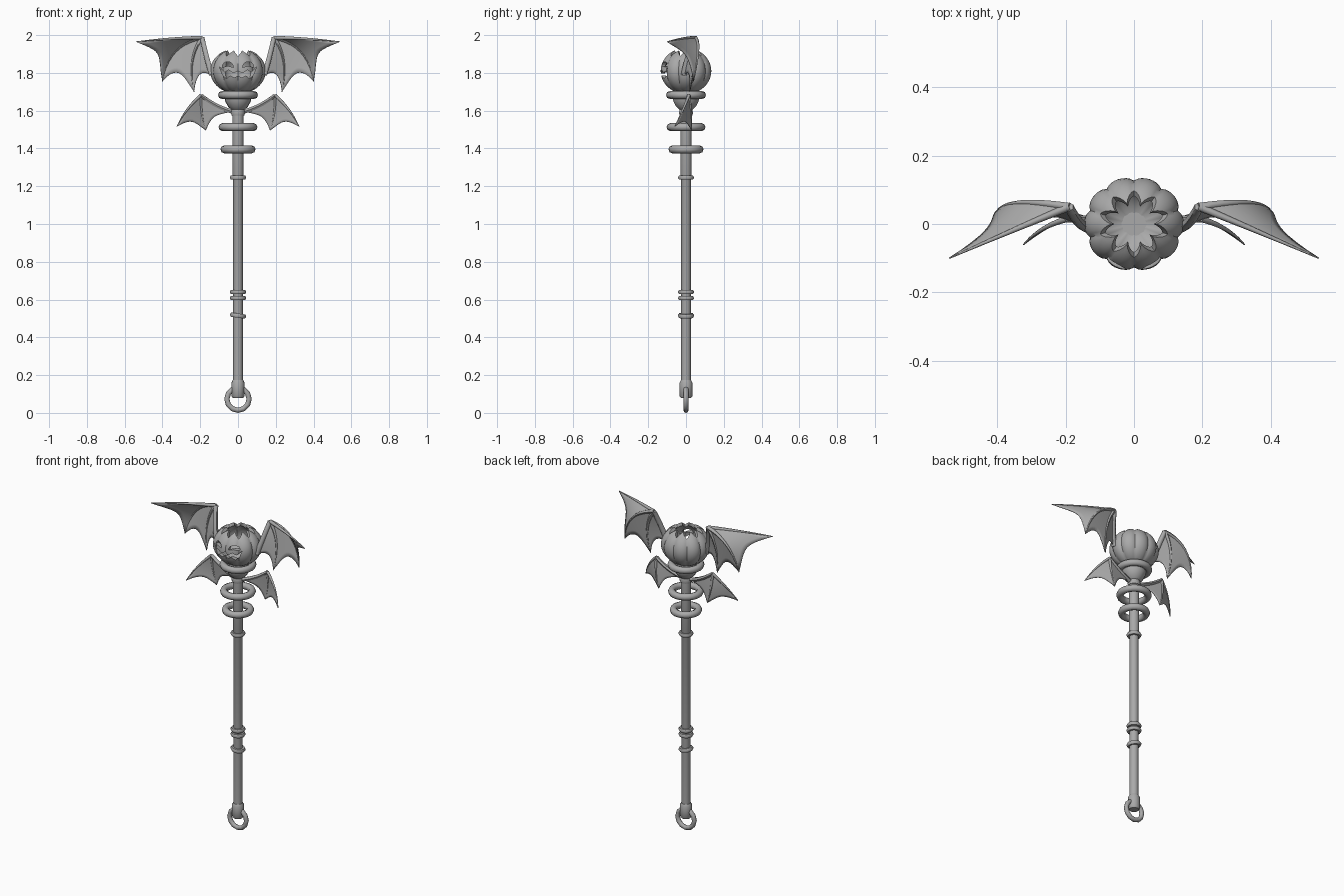
import bpy, bmesh, math
from mathutils import Vector

cube = bpy.data.objects.get("Cube")
if cube:
    bpy.data.objects.remove(cube, do_unlink=True)

GREY = (0.4, 0.4, 0.4, 1)
grey = bpy.data.materials.new("plain_grey")
grey.use_nodes = True
grey.diffuse_color = GREY
grey.node_tree.nodes["Principled BSDF"].inputs["Base Color"].default_value = GREY


def activate(ob):
    bpy.ops.object.select_all(action='DESELECT')
    ob.select_set(True)
    bpy.context.view_layer.objects.active = ob


def finish(ob, name, angle=40):
    ob.name = name
    ob.data.materials.clear()
    ob.data.materials.append(grey)
    activate(ob)
    bpy.ops.object.shade_smooth_by_angle(angle=math.radians(angle))
    return ob


def from_bmesh(bm, name):
    bmesh.ops.recalc_face_normals(bm, faces=bm.faces)
    me = bpy.data.meshes.new(name)
    bm.to_mesh(me)
    bm.free()
    ob = bpy.data.objects.new(name, me)
    bpy.context.collection.objects.link(ob)
    return ob


def lathe(name, profile, sides=14):
    """Closed solid turned around z from (radius, height) pairs."""
    bm = bmesh.new()
    rows = [[bm.verts.new((r * math.cos(t), r * math.sin(t), z))
             for t in (math.tau * i / sides for i in range(sides))] for r, z in profile]
    for a, b in zip(rows, rows[1:]):
        for i in range(sides):
            j = (i + 1) % sides
            bm.faces.new((a[i], a[j], b[j], b[i]))
    bm.faces.new(rows[0])
    bm.faces.new(rows[-1])
    return finish(from_bmesh(bm, name), name)


def ring(name, z, outer, tube, rot=(0, 0, 0), major=24, minor=8):
    bpy.ops.mesh.primitive_torus_add(location=(0, 0, z), rotation=rot, major_radius=outer - tube,
                                     minor_radius=tube, major_segments=major, minor_segments=minor)
    return finish(bpy.context.object, name, 60)


# Staff: pole, end cap, hanging loop
lathe("pole", [(0.026, 0.12), (0.026, 1.24), (0.030, 1.25), (0.030, 1.61)])
lathe("end_cap", [(0.028, 0.08), (0.034, 0.088), (0.035, 0.16), (0.028, 0.173)])
ring("end_loop", 0.073, 0.073, 0.014, (math.pi / 2, 0, 0), 12, 8)

# Grip bands and floating rings
for i, (z, tilt) in enumerate([(0.515, 8), (0.608, 0), (0.64, 0), (1.246, 0)]):
    ring(f"pole_band_{i + 1}", z, 0.044, 0.013, (0, math.radians(tilt), 0), 18, 6)
ring("floating_ring_lower", 1.395, 0.093, 0.021)
ring("floating_ring_upper", 1.513, 0.103, 0.021)

# Cup and collar under the pumpkin
lathe("cup", [(0.034, 1.575), (0.038, 1.59), (0.034, 1.605), (0.052, 1.62),
              (0.068, 1.65), (0.074, 1.69), (0.07, 1.71)], 18)
ring("collar", 1.683, 0.106, 0.021)


# Pumpkin: ribbed hollow shell with a jagged open top
def pumpkin_shell(centre=1.81, sides=80, steps=16):
    bm = bmesh.new()

    def point(t, phi, a, h):
        lobe = abs(math.sin(5 * (t - math.pi / 2))) ** 0.7
        r = a * math.cos(phi) * (0.92 + 0.08 * lobe)
        return bm.verts.new((r * math.cos(t), r * math.sin(t) * 0.94, centre + h * math.sin(phi)))

    columns = []
    for i in range(sides):
        t = math.tau * i / sides
        tooth = abs((10 * i / sides) % 1 * 2 - 1)
        top = math.radians(40 + 23 * tooth)
        low = math.radians(-85)
        phis = [low + (top - low) * k / steps for k in range(steps + 1)]
        columns.append([point(t, p, 0.147, 0.122) for p in phis]
                       + [point(t, p, 0.124, 0.105) for p in reversed(phis)])
    for i in range(sides):
        a, b = columns[i], columns[(i + 1) % sides]
        for k in range(len(a) - 1):
            bm.faces.new((a[k], b[k], b[k + 1], a[k + 1]))
    bm.faces.new([c[0] for c in columns])
    bm.faces.new([c[-1] for c in columns])
    return from_bmesh(bm, "pumpkin")


def prism(name, outline):
    """Face cutter: an x-z outline pushed through the front wall."""
    bm = bmesh.new()
    face = bm.faces.new([bm.verts.new((x, -0.2, z)) for x, z in outline])
    moved = bmesh.ops.extrude_face_region(bm, geom=[face])["geom"]
    bmesh.ops.translate(bm, vec=(0, 0.14, 0),
                        verts=[g for g in moved if isinstance(g, bmesh.types.BMVert)])
    ob = from_bmesh(bm, name)
    ob.hide_render = True
    return ob


def eye(side):
    arc = [math.pi * k / 8 for k in range(9)]
    return ([(side * 0.054 + 0.03 * math.cos(t), 1.829 + 0.03 * math.sin(t)) for t in arc]
            + [(side * 0.054, 1.837)])


top_lip = [(0.098, 1.832), (0.07, 1.802), (0.05, 1.816), (0.025, 1.798), (0, 1.81)]
bottom_lip = [(0.02, 1.775), (0.042, 1.786), (0.062, 1.77), (0.082, 1.79)]
half = bottom_lip + top_lip[:-1]
mouth = ([(0, 1.784)] + half + [top_lip[-1]] + [(-x, z) for x, z in reversed(half)])

pumpkin = pumpkin_shell()
for outline in (eye(1), eye(-1), mouth):
    cutter = prism("face_cutter", outline)
    cut = pumpkin.modifiers.new("carve", 'BOOLEAN')
    cut.operation = 'DIFFERENCE'
    cut.solver = 'EXACT'
    cut.object = cutter
    activate(pumpkin)
    bpy.ops.object.modifier_apply(modifier=cut.name)
    bpy.data.objects.remove(cutter, do_unlink=True)
finish(pumpkin, "pumpkin", 45)


# Wings: tapered bones with scalloped skin stretched between them
def bend(a, m, b, u):
    return a * (1 - u) ** 2 + m * 2 * u * (1 - u) + b * u * u


def bone(name, path, thick, thin):
    cu = bpy.data.curves.new(name, 'CURVE')
    cu.dimensions = '3D'
    cu.bevel_depth = 1
    cu.bevel_resolution = 1
    cu.use_fill_caps = True
    sp = cu.splines.new('POLY')
    n = 10
    sp.points.add(n)
    for k, p in enumerate(sp.points):
        p.co = (*bend(*path, k / n), 1)
        p.radius = thick + (thin - thick) * k / n
    ob = bpy.data.objects.new(name, cu)
    bpy.context.collection.objects.link(ob)
    activate(ob)
    bpy.ops.object.convert(target='MESH')
    finish(bpy.context.object, name, 60)


def wing(name, side, wrist, arm, fingers, thick, scallop):
    flip = lambda p: Vector((p[0] * side, p[1], p[2]))
    paths = [tuple(flip(p) for p in (wrist, *f)) for f in fingers + [arm]]
    for i, path in enumerate(paths[:-1]):
        bone(f"{name}_finger_{i + 1}", path, thick * 0.85, 0.002)
    bone(f"{name}_arm", paths[-1], thick, thick * 1.15)
    bm = bmesh.new()
    n = 10
    for a, b in zip(paths, paths[1:]):
        grid = []
        for i in range(n + 1):
            v = i / n
            pull = 1 - scallop * 4 * v * (1 - v)
            grid.append([bm.verts.new(bend(*a, pull * k / n).lerp(bend(*b, pull * k / n), v))
                         for k in range(n + 1)])
        for i in range(n):
            for k in range(n):
                bm.faces.new((grid[i][k], grid[i + 1][k], grid[i + 1][k + 1], grid[i][k + 1]))
    bmesh.ops.remove_doubles(bm, verts=bm.verts, dist=0.0002)
    skin = finish(from_bmesh(bm, f"{name}_skin"), f"{name}_skin", 50)
    solid = skin.modifiers.new("thickness", 'SOLIDIFY')
    solid.thickness = 0.004
    solid.offset = 0


for side, label in ((1, "left"), (-1, "right")):
    wing(f"upper_wing_{label}", side, (0.19, 0.05, 1.986),
         [(0.165, 0.0, 1.87), (0.14, -0.01, 1.79)],
         [[(0.36, -0.02, 1.985), (0.54, -0.10, 1.965)],
          [(0.37, 0.08, 1.955), (0.40, 0.04, 1.755)],
          [(0.27, 0.05, 1.88), (0.233, 0.02, 1.70)]], 0.014, 0.2)
    wing(f"lower_wing_{label}", side, (0.196, 0.015, 1.682),
         [(0.12, 0.015, 1.62), (0.03, 0.0, 1.595)],
         [[(0.28, -0.01, 1.61), (0.323, -0.06, 1.516)],
          [(0.20, 0.03, 1.58), (0.17, 0.03, 1.495)]], 0.011, 0.2)
